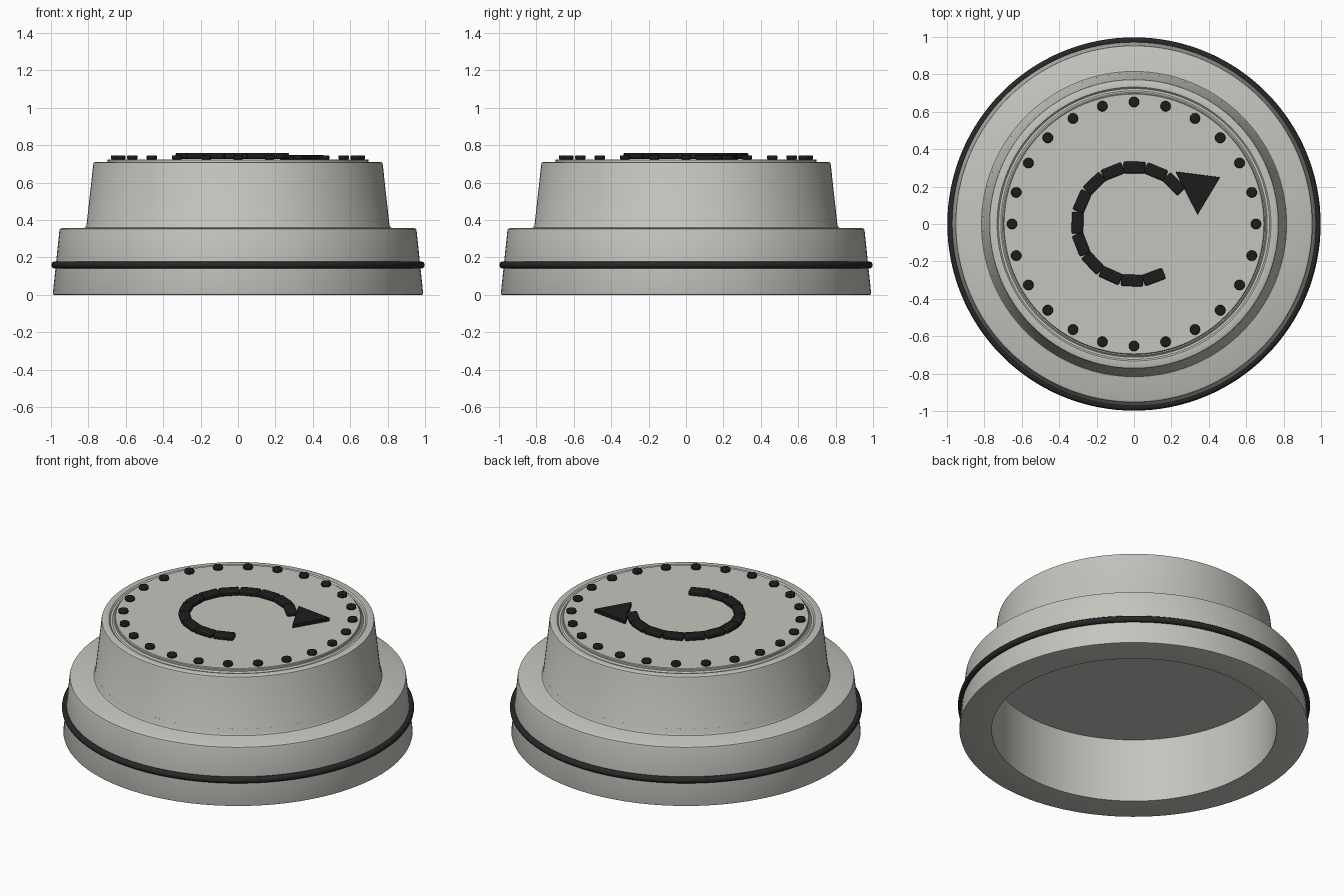
import bpy, bmesh, math
from mathutils import Matrix

cube = bpy.data.objects.get("Cube")
if cube:
    bpy.data.objects.remove(cube, do_unlink=True)


def material(name, rgb):
    m = bpy.data.materials.new(name)
    m.use_nodes = True
    m.diffuse_color = (*rgb, 1)
    m.node_tree.nodes["Principled BSDF"].inputs["Base Color"].default_value = (*rgb, 1)
    return m


grey = material("warm grey plastic", (0.56, 0.55, 0.51))
rubber = material("black rubber", (0.02, 0.02, 0.021))
black = material("black marking", (0.012, 0.012, 0.012))


def finish(name, bm, mat, bevel=0, steps=2):
    bmesh.ops.recalc_face_normals(bm, faces=bm.faces)
    mesh = bpy.data.meshes.new(name)
    bm.to_mesh(mesh)
    bm.free()
    mesh.materials.append(mat)
    obj = bpy.data.objects.new(name, mesh)
    bpy.context.collection.objects.link(obj)
    if bevel:
        mod = obj.modifiers.new("soft edges", "BEVEL")
        mod.width = bevel
        mod.segments = steps
        mod.limit_method = "ANGLE"
    bpy.ops.object.select_all(action="DESELECT")
    bpy.context.view_layer.objects.active = obj
    obj.select_set(True)
    bpy.ops.object.shade_smooth_by_angle(angle=math.radians(35))
    return obj


def lathe(name, profile, mat, closed=False, steps=128):
    bm = bmesh.new()
    verts = [bm.verts.new((r, 0, z)) for r, z in profile]
    pairs = list(zip(verts, verts[1:]))
    if closed:
        pairs.append((verts[-1], verts[0]))
    edges = [bm.edges.new(p) for p in pairs]
    bmesh.ops.spin(bm, geom=verts + edges, cent=(0, 0, 0), axis=(0, 0, 1),
                   angle=math.tau, steps=steps)
    bmesh.ops.remove_doubles(bm, verts=bm.verts, dist=0.0001)
    return finish(name, bm, mat)


# Hollow stepped body, from the inner ceiling round to the top
lathe("knob_body", [
    (0, 0.40), (0.807, 0.40), (0.807, 0), (0.982, 0), (0.988, 0.002), (0.99, 0.008),
    (0.955, 0.342), (0.952, 0.352), (0.943, 0.357), (0.826, 0.357), (0.816, 0.361),
    (0.81, 0.372), (0.774, 0.698), (0.771, 0.707), (0.762, 0.711),
    (0.732, 0.711), (0.724, 0.703), (0.712, 0.703), (0.704, 0.711), (0, 0.711)], grey)

# Raised top plate
lathe("top_plate", [(0, 0.70), (0.698, 0.70), (0.698, 0.721), (0.694, 0.725), (0, 0.725)], grey)

# Rubber sealing ring
ring = [(0.979 + 0.019 * math.cos(a * math.tau / 16), 0.16 + 0.019 * math.sin(a * math.tau / 16))
        for a in range(16)]
lathe("sealing_ring", ring, rubber, closed=True)

# Circle of dots
bm = bmesh.new()
for i in range(24):
    a = i * math.tau / 24
    place = Matrix.Translation((0.652 * math.cos(a), 0.652 * math.sin(a), 0.735))
    bmesh.ops.create_cone(bm, cap_ends=True, segments=20, radius1=0.028, radius2=0.028,
                          depth=0.022, matrix=place)
finish("dot_markers", bm, black, 0.006)

# Curved arrow shaft made of short bars
bm = bmesh.new()
for i in range(12):
    a = math.radians(45 + i * 22.3)
    place = (Matrix.Rotation(a, 4, "Z") @ Matrix.Translation((0.302, 0, 0.743))
             @ Matrix.Diagonal((0.062, 0.117, 0.032, 1)))
    bmesh.ops.create_cube(bm, size=1, matrix=place)
finish("arrow_shaft", bm, black, 0.008)

# Arrow head
bm = bmesh.new()
tip = bm.faces.new([bm.verts.new((x, y, 0.724))
                    for x, y in ((0.222, 0.28), (0.34, 0.05), (0.46, 0.25))])
solid = bmesh.ops.extrude_face_region(bm, geom=[tip])
bmesh.ops.translate(bm, vec=(0, 0, 0.023),
                    verts=[g for g in solid["geom"] if isinstance(g, bmesh.types.BMVert)])
finish("arrow_head", bm, black, 0.003)
